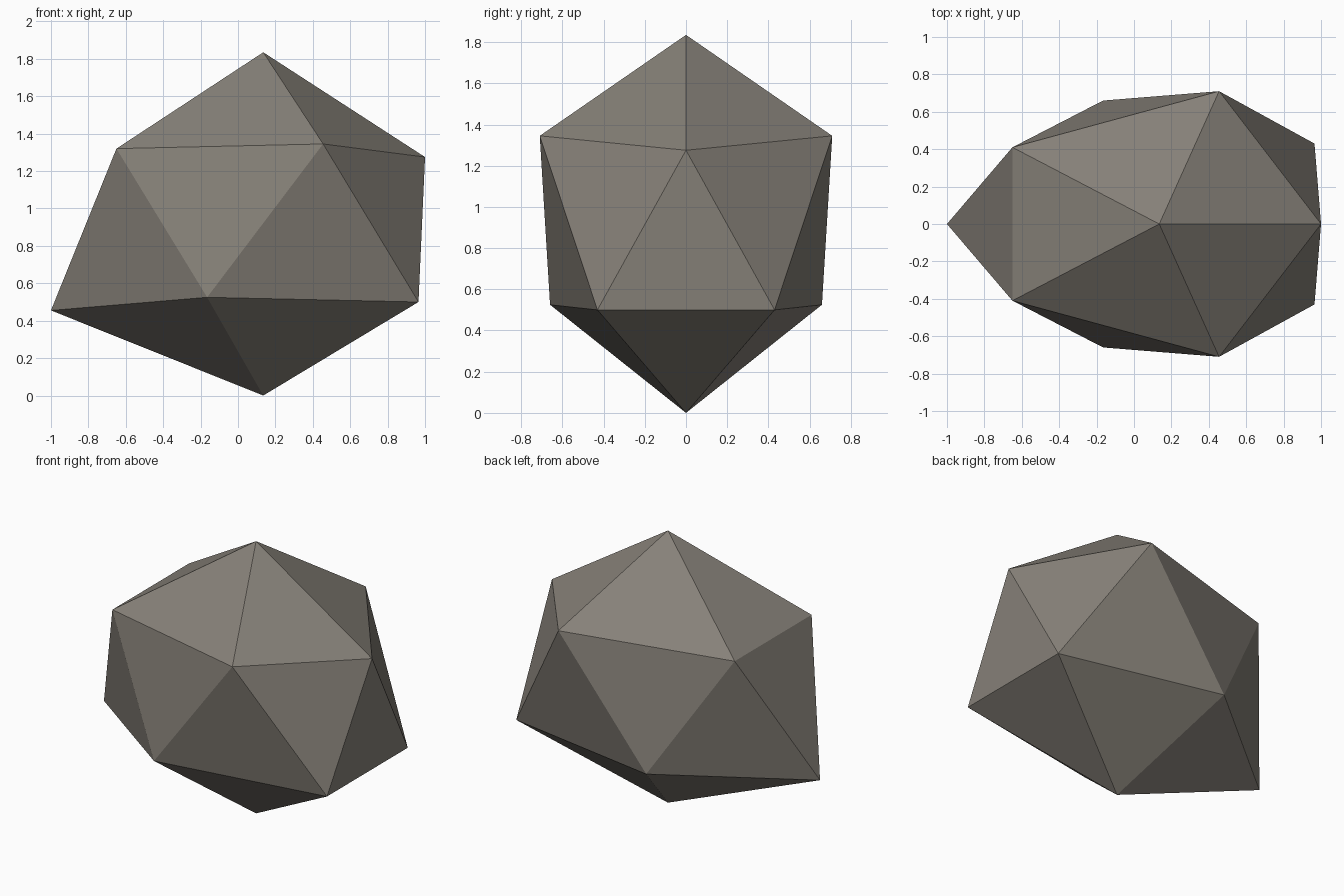
import bpy
import bmesh

cube = bpy.data.objects.get("Cube")
if cube:
    bpy.data.objects.remove(cube, do_unlink=True)

# Stone colour
stone = bpy.data.materials.new("warm_grey_stone")
stone.use_nodes = True
colour = (0.24, 0.22, 0.19, 1)
stone.diffuse_color = colour
bsdf = next(n for n in stone.node_tree.nodes if n.type == 'BSDF_PRINCIPLED')
bsdf.inputs["Base Color"].default_value = colour


def mirrored_ring(half, start):
    """Closed ring from points on the back half, mirrored to the front."""
    front = [(x, -y, z) for x, y, z in reversed(half)]
    return [start] + half + front if start[0] > 0 else half + [start] + front


# Boulder: two staggered five-point rings between a top and a bottom point
bm = bmesh.new()
top = bm.verts.new((0.135, 0, 1.835))
bottom = bm.verts.new((0.135, 0, 0))
upper = [bm.verts.new(p) for p in mirrored_ring(
    [(0.455, 0.71, 1.345), (-0.65, 0.41, 1.32)], (1.0, 0, 1.275))]
lower = [bm.verts.new(p) for p in mirrored_ring(
    [(0.965, 0.43, 0.5), (-0.165, 0.66, 0.525)], (-1.0, 0, 0.455))]

for i in range(5):
    j = (i + 1) % 5
    bm.faces.new((top, upper[i], upper[j]))
    bm.faces.new((upper[i], lower[i], upper[j]))
    bm.faces.new((lower[i], lower[j], upper[j]))
    bm.faces.new((bottom, lower[j], lower[i]))
bmesh.ops.recalc_face_normals(bm, faces=bm.faces)

mesh = bpy.data.meshes.new("boulder")
bm.to_mesh(mesh)
bm.free()
mesh.materials.append(stone)
boulder = bpy.data.objects.new("boulder", mesh)
bpy.context.scene.collection.objects.link(boulder)
